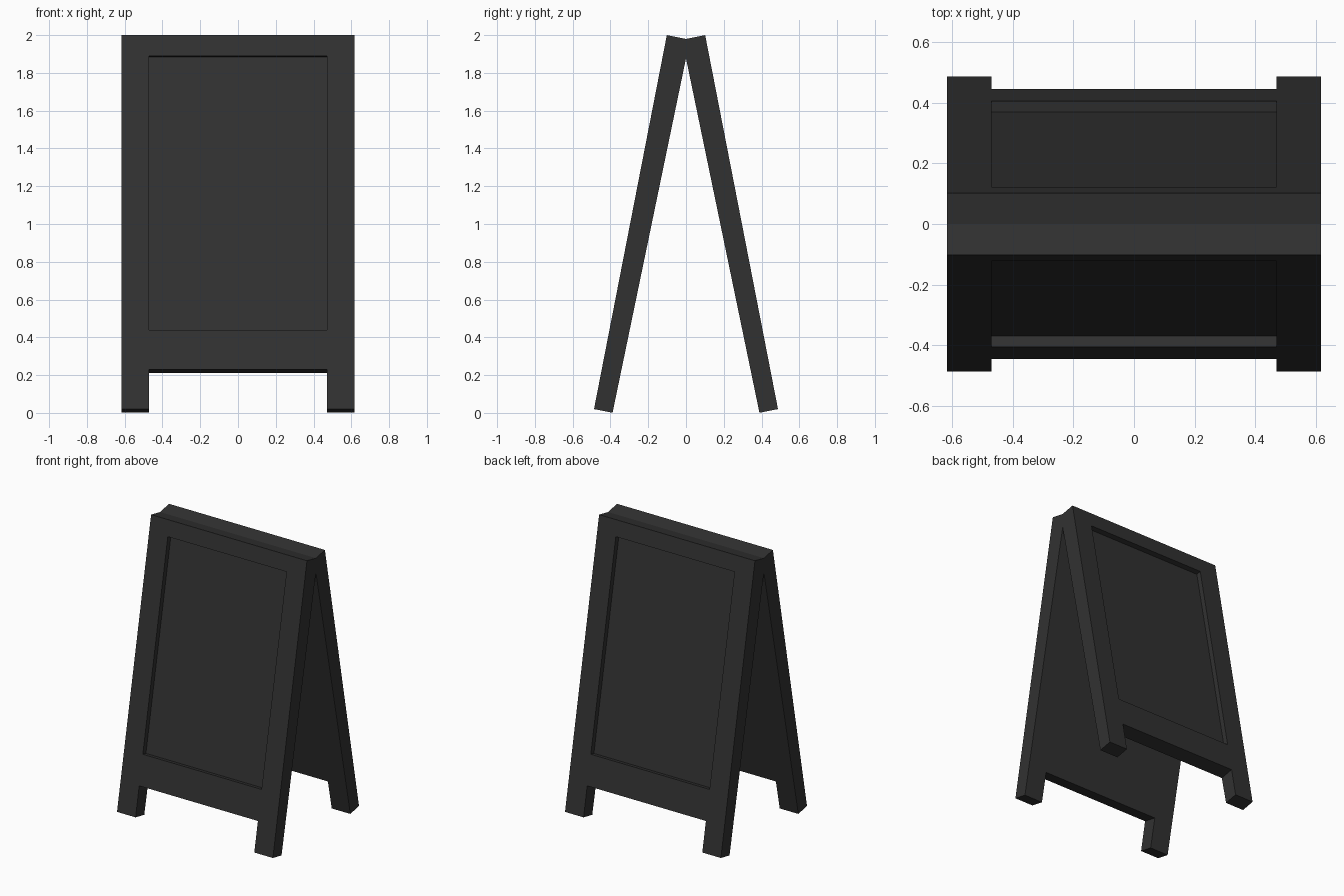
import bpy, bmesh, math
from mathutils import Vector

if "Cube" in bpy.data.objects:
    bpy.data.objects.remove(bpy.data.objects["Cube"])

TILT = math.radians(11.02)
T = Vector((0, math.sin(TILT), math.cos(TILT)))      # up along the board
N = Vector((0, math.cos(TILT), -math.sin(TILT)))     # inward through the board
FOOT = Vector((0, -0.487, 0.02))                     # outer bottom edge
XS = [-0.617, -0.47, 0.47, 0.617]
# distance up the slope : foot, apron, slate bottom, slate top, joint, top
SS = [0.0, 0.214, 0.428, 1.905, 1.919, 2.017]
APEX, TOP = SS[4], SS[5]

charcoal = bpy.data.materials.new("charcoal paint")
charcoal.diffuse_color = (0.031, 0.031, 0.031, 1)
charcoal.use_nodes = True
charcoal.node_tree.nodes["Principled BSDF"].inputs["Base Color"].default_value = charcoal.diffuse_color


def thickness(s):
    # boards thicken slightly toward the joint, then meet on the centre plane
    if s <= APEX + 1e-4:
        return 0.1 + 0.023 * s / APEX
    return 0.104


def point(x, s, d):
    p = FOOT + T * s + N * d
    if s >= APEX - 1e-4 and d > 0.05:
        p.y = 0.0
    return Vector((x, p.y, p.z))


def board(name, side):
    bm = bmesh.new()
    outer = [[bm.verts.new((x, 0, s)) for x in XS] for s in SS]
    faces, slate = [], None
    for j in range(len(SS) - 1):
        for i in range(3):
            if (j, i) == (0, 1):          # gap between the feet
                continue
            f = bm.faces.new((outer[j][i], outer[j][i + 1],
                              outer[j + 1][i + 1], outer[j + 1][i]))
            faces.append(f)
            if (j, i) == (2, 1):
                slate = f
    # give the board its thickness, keeping the outer faces
    ret = bmesh.ops.extrude_face_region(bm, geom=faces, use_keep_orig=True)
    for v in (g for g in ret["geom"] if isinstance(g, bmesh.types.BMVert)):
        v.co.y = thickness(v.co.z)
    # sink the writing surface
    ret = bmesh.ops.extrude_discrete_faces(bm, faces=[slate])
    for v in ret["faces"][0].verts:
        v.co.y = 0.036
    # tilt into place
    for v in bm.verts:
        v.co = point(v.co.x, v.co.z, v.co.y)
        if side > 0:
            v.co.y = -v.co.y
    bmesh.ops.remove_doubles(bm, verts=bm.verts, dist=1e-5)
    bmesh.ops.recalc_face_normals(bm, faces=bm.faces)
    # drop the hidden faces where the two boards touch
    hidden = [f for f in bm.faces if all(abs(v.co.y) < 1e-5 for v in f.verts)]
    bmesh.ops.delete(bm, geom=hidden, context="FACES")
    mesh = bpy.data.meshes.new(name)
    bm.to_mesh(mesh)
    bm.free()
    mesh.materials.append(charcoal)
    bpy.context.collection.objects.link(bpy.data.objects.new(name, mesh))


board("front_board", -1)
board("back_board", 1)
